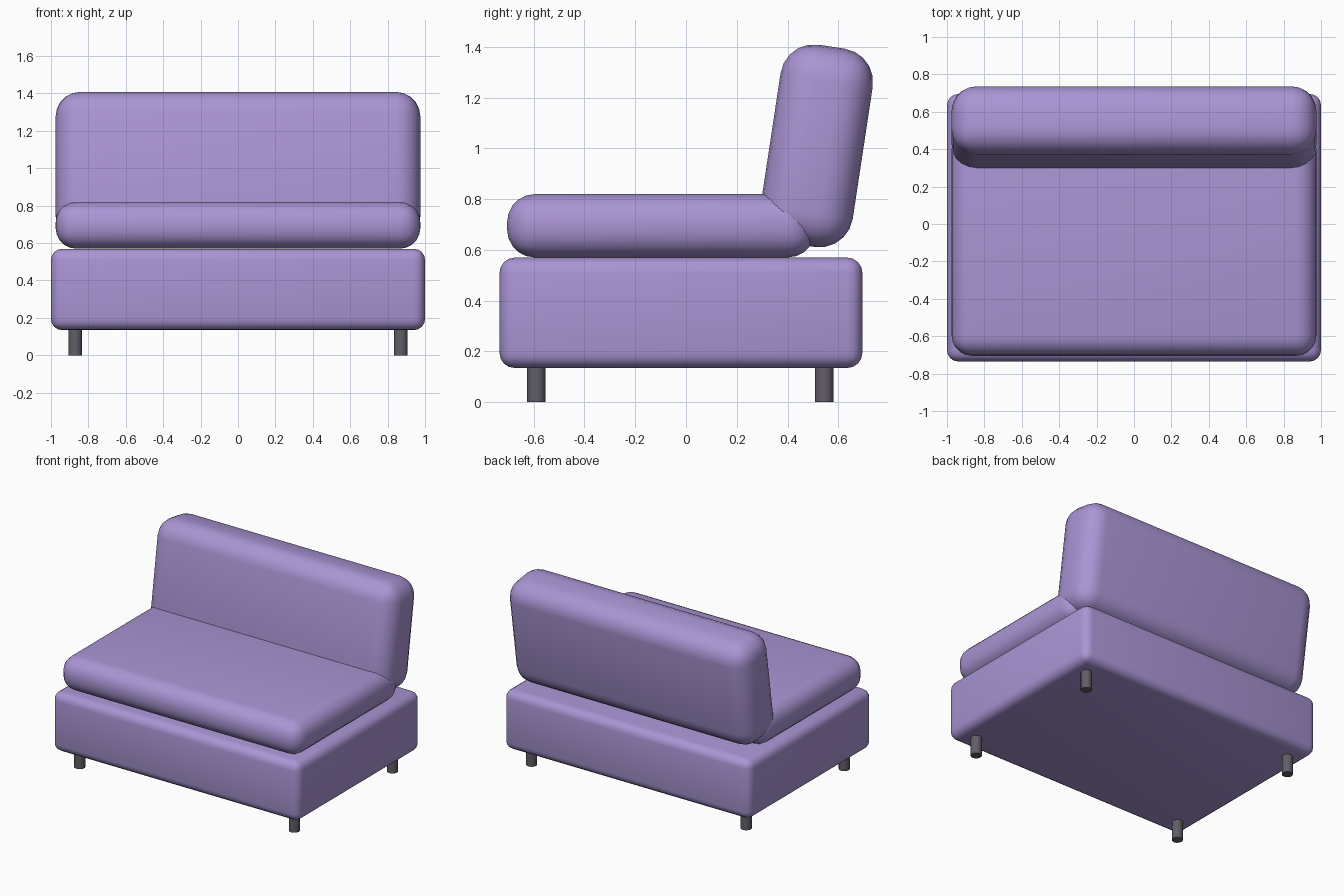
import bpy
import math

default = bpy.data.objects.get("Cube")
if default:
    bpy.data.objects.remove(default, do_unlink=True)


def make_material(name, rgb):
    mat = bpy.data.materials.new(name)
    mat.use_nodes = True
    mat.diffuse_color = (*rgb, 1)
    mat.node_tree.nodes["Principled BSDF"].inputs["Base Color"].default_value = (*rgb, 1)
    return mat


fabric = make_material("lavender fabric", (0.40, 0.30, 0.66))
leg_grey = make_material("dark grey leg", (0.12, 0.11, 0.135))


def rounded_box(name, size, centre, radius, segments, tilt=0):
    """Upholstered block with rolled edges, leaning back by tilt."""
    bpy.ops.mesh.primitive_cube_add(size=1, location=centre)
    obj = bpy.context.object
    obj.name = name
    obj.scale = size
    bpy.ops.object.transform_apply(location=False, rotation=False, scale=True)
    obj.rotation_euler.x = -tilt
    bevel = obj.modifiers.new("rolled edges", 'BEVEL')
    bevel.width = radius
    bevel.segments = segments
    obj.data.materials.append(fabric)
    bpy.ops.object.shade_smooth()
    return obj


# Upholstery
rounded_box("base", (2, 1.43, 0.435), (0, -0.02, 0.352), 0.06, 4)
rounded_box("seat_cushion", (1.95, 1.215, 0.25), (0, -0.0975, 0.695), 0.11, 5)
rounded_box("back_cushion", (1.95, 0.367, 0.79), (0, 0.515, 1.01), 0.132, 5,
            tilt=math.radians(8.6))

# Legs
for side, x in (("right", -0.87), ("left", 0.87)):
    for end, y in (("front", -0.59), ("back", 0.545)):
        bpy.ops.mesh.primitive_cylinder_add(vertices=24, radius=0.037, depth=0.16,
                                            location=(x, y, 0.08))
        leg = bpy.context.object
        leg.name = f"{end}_{side}_leg"
        leg.data.materials.append(leg_grey)
        bpy.ops.object.shade_smooth_by_angle(angle=math.radians(40))
